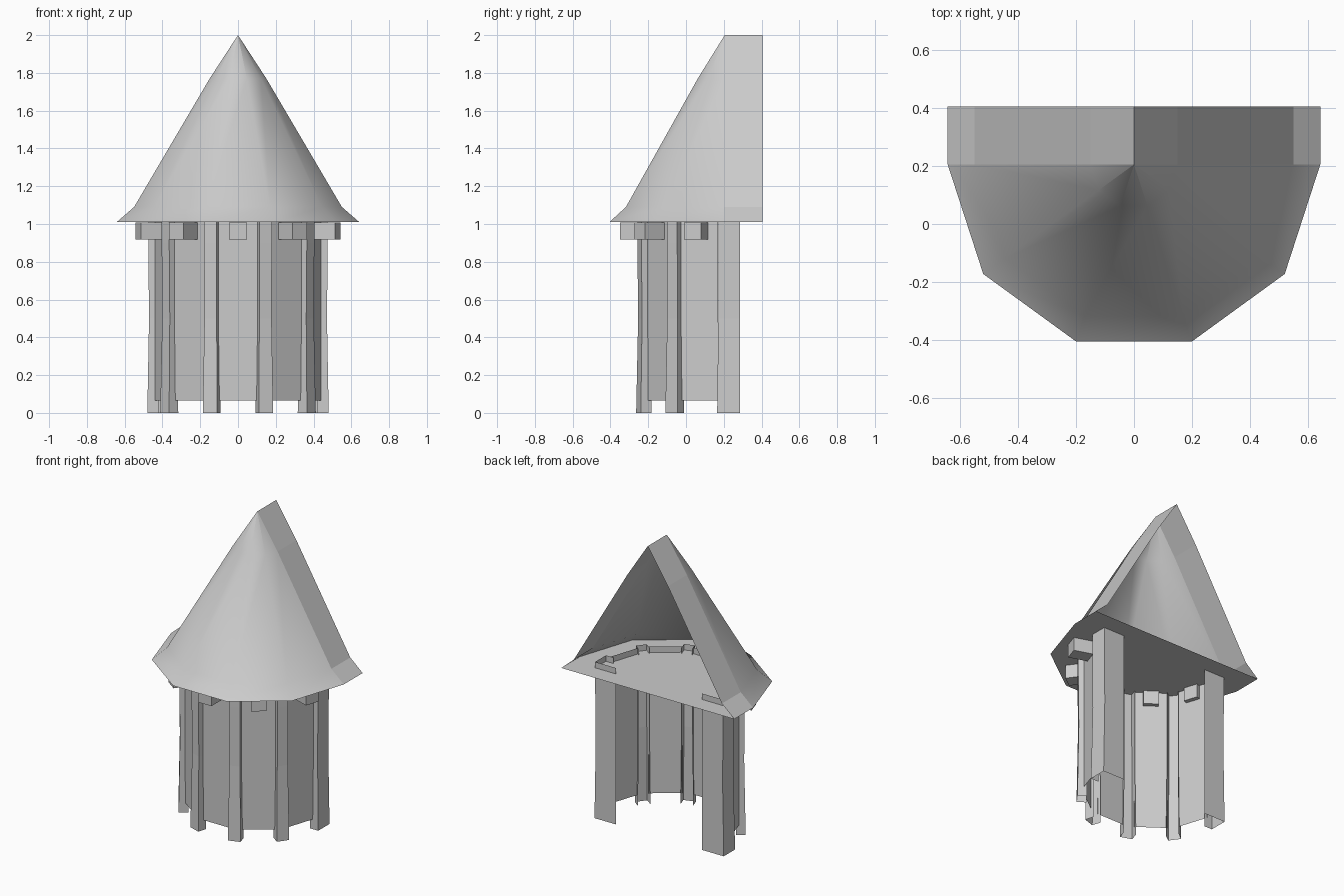
import bpy
import math
from mathutils import Vector

if "Cube" in bpy.data.objects:
    bpy.data.objects.remove(bpy.data.objects["Cube"])

stone = bpy.data.materials.new("light grey")
stone.use_nodes = True
grey = (0.6, 0.6, 0.6, 1)
stone.diffuse_color = grey
stone.node_tree.nodes["Principled BSDF"].inputs["Base Color"].default_value = grey

CY = 0.205      # axis of the half decagon
BACK = 0.405    # open rear edge of the roof
FLOOR = 1.01
TOP = 1.05      # walls poke slightly through the roof floor
CORNERS = [-36 * i for i in range(6)]


def polar(r, deg, t=0.0):
    """Plan point at radius r and angle deg, shifted t along the tangent."""
    a = math.radians(deg)
    return (r * math.cos(a) - t * math.sin(a), CY + r * math.sin(a) + t * math.cos(a))


def make(name, verts, faces, smooth=False):
    mesh = bpy.data.meshes.new(name)
    mesh.from_pydata([Vector(v) for v in verts], [], faces)
    mesh.materials.append(stone)
    mesh.update()
    if smooth:
        mesh.shade_smooth()
    obj = bpy.data.objects.new(name, mesh)
    bpy.context.collection.objects.link(obj)
    return obj


def loft(name, rings, smooth=False, closed=False):
    """Skin a list of equally long point rows, running bottom to top."""
    n = len(rings[0])
    verts = [p for ring in rings for p in ring]
    faces = []
    for k in range(len(rings) - 1):
        for i in range(n if closed else n - 1):
            j = (i + 1) % n
            faces.append((k * n + j, k * n + i, (k + 1) * n + i, (k + 1) * n + j))
    return make(name, verts, faces, smooth)


# Roof: flared half spire, with a straight gable continuing to the rear
profile = [(0.642, FLOOR), (0.55, 1.09), (0.15, 1.77), (0.0, 2.0)]
loft("roof_spire", [[(*polar(r, a), z) for a in CORNERS] for r, z in profile], smooth=True)
for side, label in ((1, "left"), (-1, "right")):
    ends = (BACK, CY) if side > 0 else (CY, BACK)
    loft("gable_" + label, [[(side * r, y, z) for y in ends] for r, z in profile])

# Flat floor closing the roof from below
eave = [(*polar(0.642, a), FLOOR) for a in CORNERS]
eave += [(-0.642, BACK, FLOOR), (0.642, BACK, FLOOR)]
make("roof_floor", eave, [tuple(reversed(range(len(eave))))])

# Wall panels between the corner posts
for i, (a, b) in enumerate(zip(CORNERS, CORNERS[1:])):
    plan = [polar(0.44, a, -0.035), polar(0.44, b, 0.035)]
    loft(f"wall_panel_{i + 1}", [[(*p, z) for p in plan] for z in (0.065, TOP)])

# Corner posts: open channels, a little slimmer at mid height
levels = [(0, 0.48, 0.04), (0.5, 0.471, 0.034), (0.9, 0.475, 0.034), (TOP, 0.475, 0.034)]
for i, a in enumerate(CORNERS[1:-1]):
    rings = []
    for z, r, w in levels:
        plan = [polar(0.42, a, w), polar(r, a, w), polar(r, a, -w), polar(0.42, a, -w)]
        rings.append([(*p, z) for p in plan])
    loft(f"corner_post_{i + 1}", rings)

# Rear end posts: channel with a wide return plate at the back
for side, label in ((1, "left"), (-1, "right")):
    rings = []
    for z, r, w in levels:
        plan = [(0.32, 0.285), (r, 0.285), (r, CY - w), (0.42, CY - w)]
        ring = [(side * x, y, z) for x, y in plan]
        rings.append(ring if side > 0 else ring[::-1])
    loft("end_post_" + label, rings)

# Eave brackets in the middle of each wall panel
for i, a in enumerate(CORNERS[:-1]):
    plan = [polar(r, a - 18, t) for r, t in
            ((0.4, 0.047), (0.555, 0.047), (0.555, -0.047), (0.4, -0.047))]
    verts = [(*p, z) for z in (0.917, FLOOR - 0.003) for p in plan]
    make(f"eave_bracket_{i + 1}", verts,
         [(0, 1, 2, 3), (7, 6, 5, 4)] +
         [((k + 1) % 4, k, k + 4, (k + 1) % 4 + 4) for k in range(4)])
